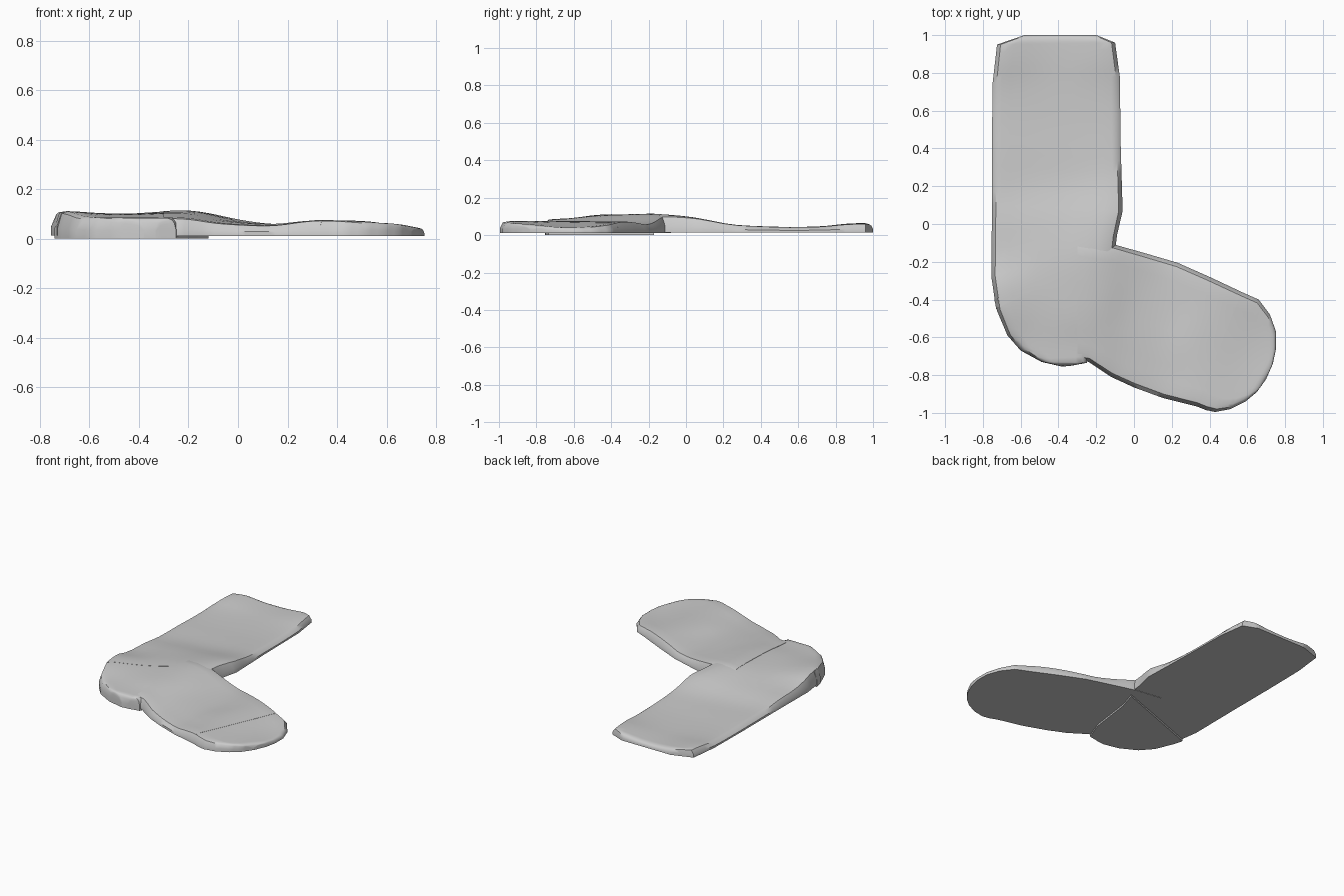
import bpy, math

if "Cube" in bpy.data.objects:
    bpy.data.objects.remove(bpy.data.objects["Cube"])

# Control points (x, y, z) of the gently wrinkled upper surface
BUMPS = [(-.72, .94, .066), (-.4, .95, .045), (-.1, .94, .064),
         (-.7, .65, .044), (-.4, .65, .040), (-.1, .65, .043),
         (-.7, .25, .048), (-.4, .25, .045), (-.1, .25, .048),
         (-.7, -.08, .07), (-.4, .0, .08), (-.1, .05, .10),
         (-.45, -.2, .10), (-.22, -.15, .125), (-.72, -.42, .115),
         (-.45, -.45, .10), (-.22, -.4, .11), (-.55, -.66, .085), (-.3, -.72, .085),
         (0, -.17, .09), (0, -.5, .08), (0, -.83, .065),
         (.11, -.2, .042), (.11, -.5, .044), (.11, -.88, .042),
         (.34, -.28, .072), (.36, -.6, .078), (.33, -.93, .082),
         (.57, -.4, .077), (.46, -.65, .072), (.45, -.96, .072),
         (.6, -.7, .056), (.6, -.9, .06), (.73, -.62, .03), (.69, -.46, .042)]
COLS = [0, .03, .07, .14, .25, .37, .5, .63, .75, .86, .93, .97, 1]


def height(x, y):
    total = weight = 0
    for px, py, pz in BUMPS:
        w = math.exp(-((x - px) ** 2 + (y - py) ** 2) / .026) + 1e-9
        total += w * pz
        weight += w
    return total / weight


def resample(pts, n):
    out = []
    for i in range(n + 1):
        t = i / n * (len(pts) - 1)
        k = min(int(t), len(pts) - 2)
        f = t - k
        out.append(tuple(a + (b - a) * f for a, b in zip(pts[k], pts[k + 1])))
    return out


def panel(name, left, right, bottom, rows, lift=0, round_end=0):
    """Closed padded strip between two edge lines, with rolled borders."""
    L, R = resample(left, rows), resample(right, rows)
    m = len(COLS)
    tops, lows = [], []
    for i, (a, b) in enumerate(zip(L, R)):
        width = math.dist(a, b)
        mid = ((a[0] + b[0]) / 2, (a[1] + b[1]) / 2)
        end = math.dist(mid, ((L[-1][0] + R[-1][0]) / 2, (L[-1][1] + R[-1][1]) / 2))
        for u in COLS:
            x, y = a[0] + (b[0] - a[0]) * u, a[1] + (b[1] - a[1]) * u
            d = min(1, min(u, 1 - u) * width / .035)
            if round_end:
                d = min(d, end / round_end)
            roll = .4 + .6 * math.sqrt(max(0, 1 - (1 - d) ** 2))
            tops.append((x, y, bottom + (height(x, y) + lift - bottom) * roll))
            lows.append((x, y, bottom))
    n = len(tops)
    faces = []
    for i in range(rows):
        for j in range(m - 1):
            q = [i * m + j, (i + 1) * m + j, (i + 1) * m + j + 1, i * m + j + 1]
            faces += [q, [k + n for k in reversed(q)]]
    rim = ([j for j in range(m)] + [i * m + m - 1 for i in range(1, rows + 1)]
           + [rows * m + j for j in range(m - 2, -1, -1)]
           + [i * m for i in range(rows - 1, 0, -1)])
    for a, b in zip(rim, rim[1:] + rim[:1]):
        faces.append([a, b, b + n, a + n])
    me = bpy.data.meshes.new(name)
    me.from_pydata(tops + lows, [], faces)
    ob = bpy.data.objects.new(name, me)
    bpy.context.collection.objects.link(ob)
    bpy.ops.object.select_all(action='DESELECT')
    ob.select_set(True)
    bpy.context.view_layer.objects.active = ob
    # Consistent outward normals, then smooth cloth shading
    bpy.ops.object.mode_set(mode='EDIT')
    bpy.ops.mesh.select_all(action='SELECT')
    bpy.ops.mesh.normals_make_consistent(inside=False)
    bpy.ops.object.mode_set(mode='OBJECT')
    bpy.ops.object.shade_smooth_by_angle(angle=math.radians(40))
    return ob


# Straight leg tube, laid flat, with an open-looking cuff end
panel("sock_leg",
      [(-.73, -.45), (-.755, -.28), (-.752, .1), (-.752, .45), (-.748, .75), (-.725, .95), (-.58, 1)],
      [(-.1, -.14), (-.09, -.06), (-.06, .07), (-.07, .4), (-.075, .78), (-.1, .96), (-.2, 1)],
      .014, 30, round_end=.045)

# Foot, overlapping the leg and running towards the toes
panel("sock_foot",
      [(-.3, -.08), (-.1, -.11), (.06, -.155), (.23, -.205), (.4, -.28), (.57, -.36)],
      [(-.3, -.72), (-.24, -.73), (-.12, -.81), (.0, -.865), (.15, -.92), (.33, -.965)],
      .012, 25, lift=.001)

# Rounded toe cap beyond the seam
panel("sock_toe",
      [(.57, -.36), (.66, -.4), (.72, -.48), (.752, -.57), (.752, -.66), (.735, -.74), (.70, -.82)],
      [(.33, -.965), (.38, -.985), (.43, -.995), (.51, -.98), (.59, -.94), (.65, -.89), (.69, -.835)],
      .012, 18, round_end=.035)

# Heel pocket bulging at the bend
panel("sock_heel",
      [(-.74, -.4), (-.725, -.46), (-.67, -.59), (-.6, -.67), (-.49, -.73), (-.38, -.755)],
      [(-.12, -.17), (-.16, -.3), (-.18, -.45), (-.2, -.6), (-.25, -.735), (-.33, -.75)],
      0, 20, lift=-.001, round_end=.03)
